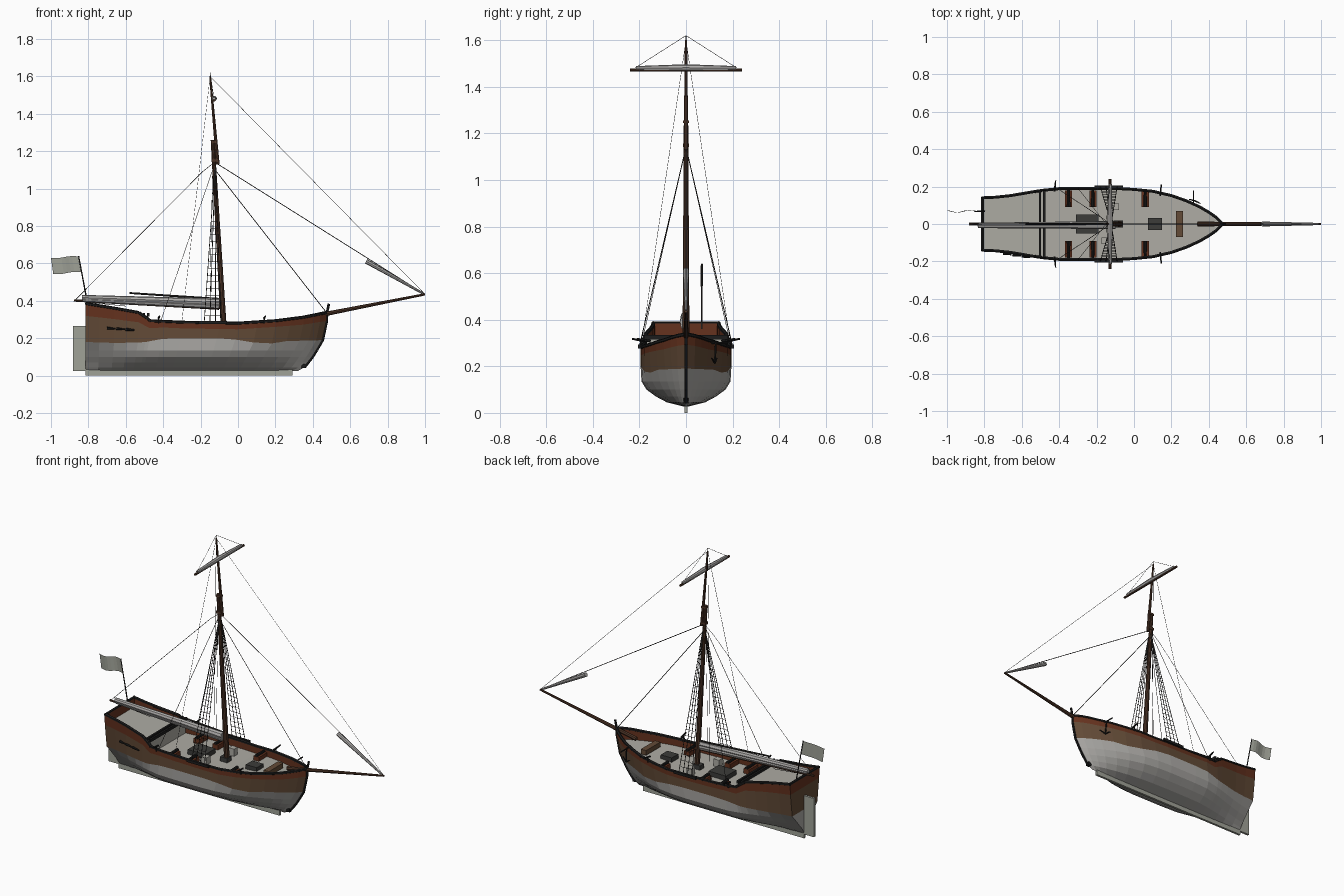
import bpy, bmesh, math
from mathutils import Vector, Matrix

if "Cube" in bpy.data.objects:
    bpy.data.objects.remove(bpy.data.objects["Cube"])

def mat(name, r, g, b):
    m = bpy.data.materials.new(name)
    m.diffuse_color = (r, g, b, 1)
    m.use_nodes = True
    m.node_tree.nodes["Principled BSDF"].inputs["Base Color"].default_value = m.diffuse_color
    return m

BROWN = mat("hull_brown", .125, .07, .038)
RED = mat("red_brown", .13, .032, .013)
BLACK = mat("black_trim", .012, .012, .012)
BOTTOM = mat("bottom_paint", .42, .41, .39)
DECK = mat("deck_grey", .42, .41, .37)
SAIL = mat("sail_cloth", .42, .41, .40)
SPAR = mat("spar_wood", .075, .035, .02)
ROPE = mat("rope", .025, .023, .022)
FLAG = mat("flag_cloth", .35, .36, .31)
HATCH = mat("hatch_dark", .045, .045, .042)

def finish(name, bm, *mats):
    me = bpy.data.meshes.new(name)
    bm.to_mesh(me)
    bm.free()
    for m in mats:
        me.materials.append(m)
    ob = bpy.data.objects.new(name, me)
    bpy.context.collection.objects.link(ob)
    return ob

def seg(bm, a, b, r1, r2, n):
    a, b = Vector(a), Vector(b)
    d = b - a
    M = Matrix.Translation((a + b) / 2) @ d.to_track_quat('Z', 'Y').to_matrix().to_4x4()
    bmesh.ops.create_cone(bm, cap_ends=True, segments=n, radius1=r1, radius2=r2, depth=d.length, matrix=M)

def rods(name, m, items, n=8):
    """items: (start, end, radius at start, radius at end)"""
    bm = bmesh.new()
    for a, b, r1, r2 in items:
        seg(bm, a, b, r1, r2, n)
    return finish(name, bm, m)

def boxes(name, m, items):
    """items: (centre, size)"""
    bm = bmesh.new()
    for c, s in items:
        bmesh.ops.create_cube(bm, size=1, matrix=Matrix.Translation(c) @ Matrix.Diagonal((*s, 1)))
    return finish(name, bm, m)

def table(t, x):
    if x <= t[0][0]:
        return t[0][1]
    for (x0, y0), (x1, y1) in zip(t, t[1:]):
        if x <= x1:
            return y0 + (y1 - y0) * (x - x0) / (x1 - x0)
    return t[-1][1]

# Hull lines: sheer, half breadth, paint edge, red strake depth
SHEER = [(-.815, .385), (-.66, .36), (-.52, .335), (-.49, .31), (-.47, .293), (-.3, .285),
         (0, .28), (.2, .293), (.35, .312), (.475, .338)]
BEAM = [(-.815, .145), (-.7, .15), (-.6, .167), (-.5, .184), (-.4, .194), (-.1, .195), (0, .19),
        (.1, .18), (.2, .157), (.3, .122), (.38, .082), (.44, .04), (.475, .004)]
PAINT = [(-.815, .18), (-.65, .175), (-.5, .178), (-.38, .2), (-.1, .2), (.05, .19), (.15, .165),
         (.28, .185), (.475, .19)]
STRAKE = [(-.815, .065), (-.5, .05), (-.45, .032), (.2, .032), (.475, .045)]
XS = [-.815, -.74, -.66, -.59, -.53, -.49, -.47, -.4, -.3, -.2, -.1, 0, .1, .2, .28, .35, .4, .44, .475]
MID = [0, .42, .66, .87, .98, 1, 1, 1]
STERN = [0, .08, .2, .38, .58, .85, .97, 1]
BOW = [0, .35, .5, .62, .74, .88, .97, 1]
STEM = [.32, .355, .375, .398, .42, .452, .474, .475]
LOWZ = [.025, .045, .07, .1, .135]

def hull_point(x, r):
    ws = max(0, (-.35 - x) / .465) ** 1.5
    wb = max(0, x / .475) ** 1.5
    f = MID[r] + (STERN[r] - MID[r]) * ws + (BOW[r] - MID[r]) * wb
    top = table(SHEER, x)
    z = (LOWZ + [table(PAINT, x), top - table(STRAKE, x), top])[r]
    px = -.815 + (x + .815) / 1.29 * (STEM[r] + .815)
    return px, table(BEAM, x) * f, z

# Hull shell with transom, coloured by plank row
bm = bmesh.new()
grids = []
for s in (-1, 1):
    grids.append([[bm.verts.new((p[0], s * p[1], p[2])) for p in (hull_point(x, r) for r in range(8))] for x in XS])
for r in range(7):
    idx = 0 if r < 5 else r - 4
    for g in grids:
        for a, b in zip(g, g[1:]):
            bm.faces.new((a[r], b[r], b[r + 1], a[r + 1])).material_index = idx
    L, R = grids[0][0], grids[1][0]
    bm.faces.new((L[r], L[r + 1], R[r + 1], R[r])).material_index = idx
bmesh.ops.remove_doubles(bm, verts=bm.verts, dist=.0005)
bmesh.ops.recalc_face_normals(bm, faces=bm.faces)
finish("hull", bm, BOTTOM, BROWN, RED)

# Decks with inner bulwarks
def deck(name, xs, zf):
    bm = bmesh.new()
    rows = []
    for x in xs:
        h = max(.002, table(BEAM, x) - .012)
        z, t = zf(x), table(SHEER, x)
        rows.append([bm.verts.new(p) for p in ((x, -h, t), (x, -h, z), (x, h, z), (x, h, t))])
    for a, b in zip(rows, rows[1:]):
        for i in range(3):
            bm.faces.new((a[i], b[i], b[i + 1], a[i + 1])).material_index = int(i != 1)
    bm.faces.new(rows[0]).material_index = 1
    finish(name, bm, DECK, RED)

deck("quarterdeck", [-.803] + XS[1:6], lambda x: .318 - (x + .49) * .04)
deck("main_deck", XS[5:-1] + [.462], lambda x: .238 + max(0, x) * .06)
boxes("deck_bulkhead", DECK, [((-.488, 0, .277), (.012, .356, .08))])
boxes("deck_break_beams", BLACK, [((-.502, 0, .325), (.012, .36, .018)), ((-.48, 0, .325), (.012, .36, .018))])

# Black cap rail, stem and keel
rail = []
for s in (-1, 1):
    pts = [(x, s * (table(BEAM, x) - .005), table(SHEER, x)) for x in XS]
    rail += [(a, b, .009, .009) for a, b in zip(pts, pts[1:])]
rail.append(((-.81, -.145, .385), (-.81, .145, .385), .008, .008))
rods("cap_rail", BLACK, rail, 6)
st = [(STEM[r] + .001, 0, hull_point(.475, r)[2]) for r in range(1, 8)] + [(.486, 0, .385)]
rods("stem_post", BLACK, [(a, b, .007, .007) for a, b in zip(st, st[1:])], 6)
boxes("stem_foot", BLACK, [((.35, 0, .052), (.022, .022, .022))])
boxes("keel", FLAG, [((-.262, 0, .016), (1.106, .014, .032))])
boxes("rudder", FLAG, [((-.847, 0, .145), (.07, .014, .24))])

# Spars
rods("lower_mast", SPAR, [((-.075, 0, .235), (-.136, 0, 1.26), .016, .010)], 10)
rods("topmast", SPAR, [((-.108, 0, 1.13), (-.149, 0, 1.6), .010, .005)], 8)
boxes("mast_cap", SPAR, [((-.125, 0, 1.15), (.035, .026, .015)), ((-.129, 0, 1.25), (.032, .024, .012))])
rods("bowsprit", SPAR, [((.34, 0, .305), (1, 0, .435), .013, .006)])
rods("topsail_yard", SPAR, [((-.128, -.24, 1.472), (-.128, .24, 1.472), .007, .007)])
rods("boom", SPAR, [((-.878, 0, .402), (-.1, 0, .362), .006, .010)])
rods("gaff", ROPE, [((-.58, 0, .442), (-.1, 0, .41), .005, .006)])

# Furled sails
rods("furled_topsail", SAIL, [((-.128, -.215, 1.48), (-.128, 0, 1.482), .009, .015),
                              ((-.128, 0, 1.482), (-.128, .215, 1.48), .015, .009)])
rods("furled_mainsail", SAIL, [((-.835, -.008, .418), (-.1, -.006, .392), .014, .021),
                               ((-.83, -.006, .408), (-.1, -.004, .376), .013, .020)])
rods("furled_jib", SAIL, [((.985, 0, .442), (.685, 0, .612), .006, .013)])

# Shrouds and ratlines on both sides
head = Vector((-.122, 0, 1.14))
shrouds, ratlines, stays = [], [], []
for s in (-1, 1):
    feet = [Vector((x, s * .199, .29)) for x in (-.18, -.15, -.12, -.09)]
    shrouds += [(f, head, .002, .002) for f in feet]
    for k in range(15):
        t = .04 + k * .042
        ratlines.append((feet[0].lerp(head, t), feet[-1].lerp(head, t), .0013, .0013))
    stays += [((-.41, s * .19, .30), head, .0014, .0014),
              ((-.30, s * .192, .29), (-.149, 0, 1.6), .001, .001),
              ((-.128, s * .22, 1.48), (-.149, 0, 1.62), .001, .001)]
rods("shrouds", ROPE, shrouds, 5)
rods("ratlines", ROPE, ratlines, 4)
boxes("channels", BLACK, [((-.135, s * .2, .285), (.15, .014, .016)) for s in (-1, 1)])

# Stays and lines
stays += [((1, 0, .435), head, .002, .002), ((.475, 0, .335), (-.122, 0, 1.1), .002, .002),
          ((1, 0, .435), (-.149, 0, 1.6), .001, .001), ((-.87, 0, .405), (-.19, 0, 1.09), .0014, .0014),
          ((-.19, 0, 1.09), (-.128, 0, 1.14), .0014, .0014), ((-.15, 0, .42), (-.135, 0, 1.15), .001, .001),
          ((-.83, 0, .395), (-.6, 0, .372), .0015, .0015), ((-.149, 0, 1.59), (-.149, 0, 1.62), .002, .001)]
rods("stays", ROPE, stays, 4)

# Flag with gentle wave
rods("flag_staff", ROPE, [((-.80, .068, .36), (-.852, .068, .64), .004, .003)], 6)
bm = bmesh.new()
cols = []
for i in range(9):
    t = i / 8
    y = .068 + .006 * math.sin(t * 7)
    cols.append([bm.verts.new((-.836 - .152 * t, y, .553 - .008 * t + .004 * math.sin(t * 6))),
                 bm.verts.new((-.852 - .148 * t, y, .637 - .006 * t + .004 * math.sin(t * 6)))])
for a, b in zip(cols, cols[1:]):
    bm.faces.new((a[0], b[0], b[1], a[1]))
finish("flag", bm, FLAG)

# Cannons on carriages, and swivel guns on the rail
places = [(x, s) for x in (-.35, -.22, .06) for s in (-1, 1)]
boxes("gun_carriages", RED, [((x, s * .135, .252), (.038, .088, .03)) for x, s in places])
rods("gun_barrels", BLACK, [((x, s * .092, .272), (x, s * .182, .272), .010, .007) for x, s in places])
rods("swivel_guns", BLACK, [((x, s * (y - .02), .308), (x + .006, s * (y + .038), .318), .006, .004)
                            for x, y in ((-.425, .194), (.14, .172)) for s in (-1, 1)], 6)
rods("swivel_posts", BLACK, [((x, s * y, .28), (x, s * y, .312), .004, .004)
                             for x, y in ((-.425, .194), (.14, .172)) for s in (-1, 1)], 6)

# Deck fittings
boxes("hatches", HATCH, [((-.25, 0, .252), (.12, .10, .03)), ((.113, 0, .255), (.075, .065, .03)),
                         ((-.085, 0, .25), (.05, .04, .03))])
boxes("crates", DECK, [((-.097, .092, .26), (.036, .036, .045)), ((-.157, -.09, .26), (.036, .036, .045))])
boxes("windlass", BROWN, [((.243, 0, .275), (.036, .14, .03))])

# Anchor on one bow
rods("anchor", BLACK, [((.318, .10, .30), (.318, .18, .30), .004, .004), ((.318, .128, .30), (.325, .124, .215), .004, .004),
                       ((.325, .124, .215), (.295, .132, .235), .005, .003), ((.325, .124, .215), (.355, .11, .235), .005, .003)], 6)

# Small carved ornament on the quarter
rods("quarter_ornament", BLACK, [((x, -.158 - (x + .7) * .15, .254 - (x + .7) * .06), (x + .045, -.164 - (x + .7) * .15, .25 - (x + .7) * .06), .008, .004)
                                 for x in (-.7, -.65, -.6)], 6)
